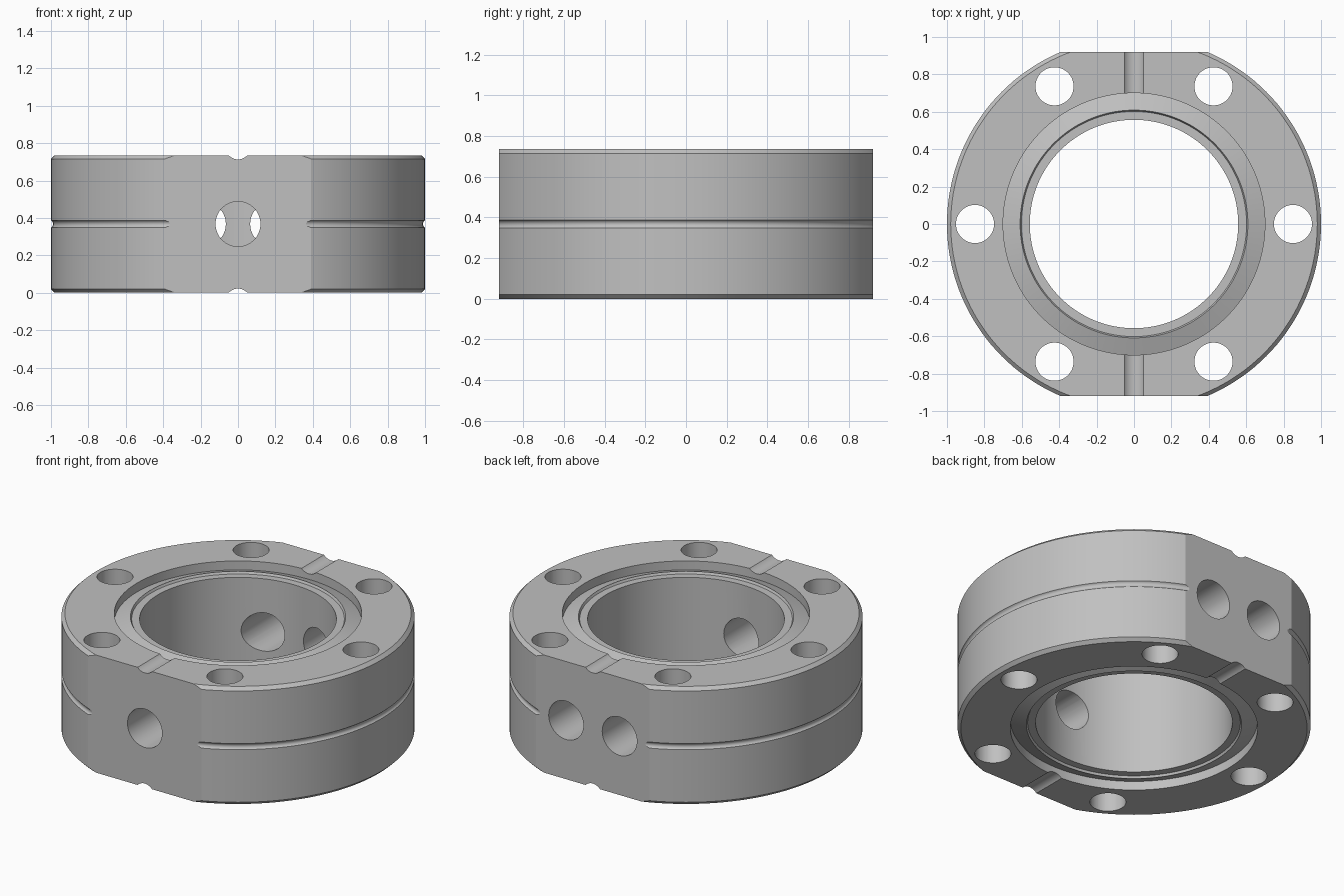
import bpy
import bmesh
import math
from mathutils import Matrix, Vector

cube = bpy.data.objects.get("Cube")
if cube:
    bpy.data.objects.remove(cube, do_unlink=True)

HEIGHT = 0.735
MID = HEIGHT / 2
FLAT = 0.92          # distance of the two side flats from the centre
SEGMENTS = 144

steel = bpy.data.materials.new("grey_steel")
steel.use_nodes = True
grey = (0.53, 0.53, 0.53, 1)
steel.diffuse_color = grey
steel.node_tree.nodes["Principled BSDF"].inputs["Base Color"].default_value = grey


def make_object(name, bm):
    bmesh.ops.recalc_face_normals(bm, faces=bm.faces)
    mesh = bpy.data.meshes.new(name)
    bm.to_mesh(mesh)
    bm.free()
    mesh.materials.append(steel)
    obj = bpy.data.objects.new(name, mesh)
    bpy.context.collection.objects.link(obj)
    return obj


def lathe(name, profile):
    """Revolve a closed (radius, z) outline around the z axis."""
    bm = bmesh.new()
    rings = []
    for i in range(SEGMENTS):
        a = 2 * math.pi * i / SEGMENTS
        rings.append([bm.verts.new((r * math.cos(a), r * math.sin(a), z))
                      for r, z in profile])
    n = len(profile)
    for i, ring in enumerate(rings):
        after = rings[(i + 1) % SEGMENTS]
        for j in range(n):
            k = (j + 1) % n
            bm.faces.new((ring[j], after[j], after[k], ring[k]))
    return make_object(name, bm)


def add_cylinder(bm, start, end, radius, sides=48):
    start, end = Vector(start), Vector(end)
    axis = end - start
    turn = axis.to_track_quat('Z', 'Y').to_matrix().to_4x4()
    bmesh.ops.create_cone(bm, cap_ends=True, segments=sides, radius1=radius,
                          radius2=radius, depth=axis.length,
                          matrix=Matrix.Translation((start + end) / 2) @ turn)


def cut(target, bm):
    """Subtract the cutter shapes from the target for good."""
    cutter = make_object("cutter", bm)
    cutter.hide_render = True
    mod = target.modifiers.new("cut", 'BOOLEAN')
    mod.operation = 'DIFFERENCE'
    mod.solver = 'EXACT'
    mod.object = cutter
    bpy.context.view_layer.objects.active = target
    bpy.ops.object.modifier_apply(modifier=mod.name)
    bpy.data.objects.remove(cutter, do_unlink=True)


# Upper half outline: bore, seat, knife edge, gasket recess, face, chamfer
upper = [(0.557, -0.036), (0.602, -0.036), (0.609, -0.022), (0.7, -0.056),
         (0.7, 0), (0.98, 0), (1, -0.02)]
upper = [(r, HEIGHT + z) for r, z in upper]

# Shallow rounded groove around the rim
half_width, depth = 0.019, 0.011
arc_r = (half_width ** 2 + depth ** 2) / (2 * depth)
spread = math.asin(half_width / arc_r)
groove = []
for i in range(9):
    a = spread * (1 - i / 4)
    groove.append((1 - depth + arc_r * (1 - math.cos(a)), MID + arc_r * math.sin(a)))

lower = [(r, HEIGHT - z) for r, z in reversed(upper)]
flange = lathe("flange_body", upper + groove + lower)

# Side flats
bm = bmesh.new()
for side in (-1, 1):
    bmesh.ops.create_cube(bm, size=1, matrix=Matrix.Translation(
        (0, side * (FLAT + 0.5), MID)) @ Matrix.Diagonal((3, 1, 3, 1)))
cut(flange, bm)

# Bolt holes
bm = bmesh.new()
for i in range(6):
    a = math.radians(60 * i)
    x, y = 0.85 * math.cos(a), 0.85 * math.sin(a)
    add_cylinder(bm, (x, y, -0.2), (x, y, HEIGHT + 0.2), 0.102)

# Radial ports: one in front, two parallel ones at the back
for x, side in ((0, -1), (-0.185, 1), (0.185, 1)):
    add_cylinder(bm, (x, side * 0.3, MID), (x, side * 1.2, MID), 0.12)

# Leak check grooves on both faces
for side in (-1, 1):
    for z in (-0.046, HEIGHT + 0.046):
        add_cylinder(bm, (0, side * 0.65, z), (0, side * 1.2, z), 0.068)
cut(flange, bm)

bpy.ops.object.select_all(action='DESELECT')
flange.select_set(True)
bpy.context.view_layer.objects.active = flange
bpy.ops.object.shade_smooth_by_angle(angle=math.radians(18))
